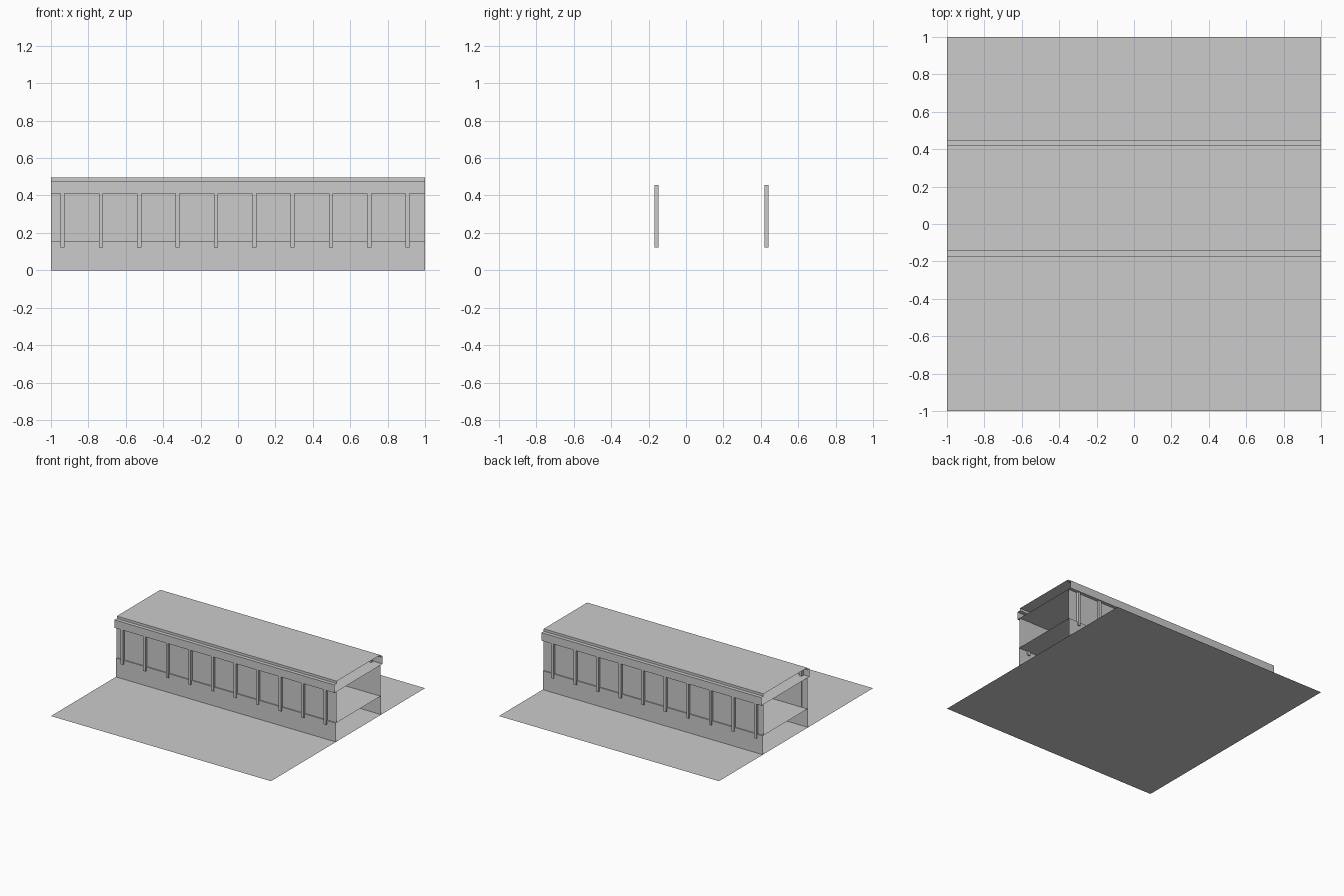
import bpy, bmesh

cube = bpy.data.objects.get("Cube")
if cube:
    bpy.data.objects.remove(cube)

grey = bpy.data.materials.new("plain_grey")
grey.use_nodes = True
colour = (0.6, 0.6, 0.6, 1)
grey.diffuse_color = colour
grey.node_tree.nodes["Principled BSDF"].inputs["Base Color"].default_value = colour

MID = 0.137                      # centre line of the building in y
SILL, EAVE = 0.155, 0.41         # heights of floor and ceiling


def finish(name, bm):
    mesh = bpy.data.meshes.new(name)
    bm.to_mesh(mesh)
    bm.free()
    mesh.materials.append(grey)
    obj = bpy.data.objects.new(name, mesh)
    bpy.context.collection.objects.link(obj)
    return obj


def sheet(name, profile, closed=False):
    """Sweep a (y, z) section along the full length, leaving the ends open."""
    bm = bmesh.new()
    rows = [[bm.verts.new((x, y, z)) for x in (-1, 1)] for y, z in profile]
    pairs = list(zip(rows, rows[1:]))
    if closed:
        pairs.append((rows[-1], rows[0]))
    for a, b in pairs:
        bm.faces.new((a[0], a[1], b[1], b[0]))
    return finish(name, bm)


def mirrored(half):
    """Complete a section of (offset, z) points about the centre line."""
    return ([(MID - d, z) for d, z in half]
            + [(MID + d, z) for d, z in reversed(half)])


# Ground and raised floor with its base walls
sheet("ground", [(-1, 0), (1, 0)])
sheet("base_and_floor", mirrored([(0.294, 0), (0.294, SILL)]))

# Upper walls, slightly set back
for side, label in ((-1, "front"), (1, "back")):
    y = MID + side * 0.285
    ends = [(y, SILL), (y, EAVE)]
    sheet(label + "_upper_wall", ends if side < 0 else ends[::-1])

# Hollow roof with fascia and a small raised step
sheet("roof", mirrored([(0.312, EAVE), (0.312, 0.475),
                        (0.282, 0.475), (0.282, 0.495)]), closed=True)

# Rows of square posts along both long sides
for side, label in ((-1, "front"), (1, "back")):
    bm = bmesh.new()
    for i in range(10):
        cx, cy = -0.938 + 0.205 * i, MID + side * 0.294
        made = bmesh.ops.create_cube(bm, size=1)["verts"]
        bmesh.ops.scale(bm, vec=(0.022, 0.022, 0.333), verts=made)
        bmesh.ops.translate(bm, vec=(cx, cy, 0.289), verts=made)
    finish(label + "_posts", bm)
